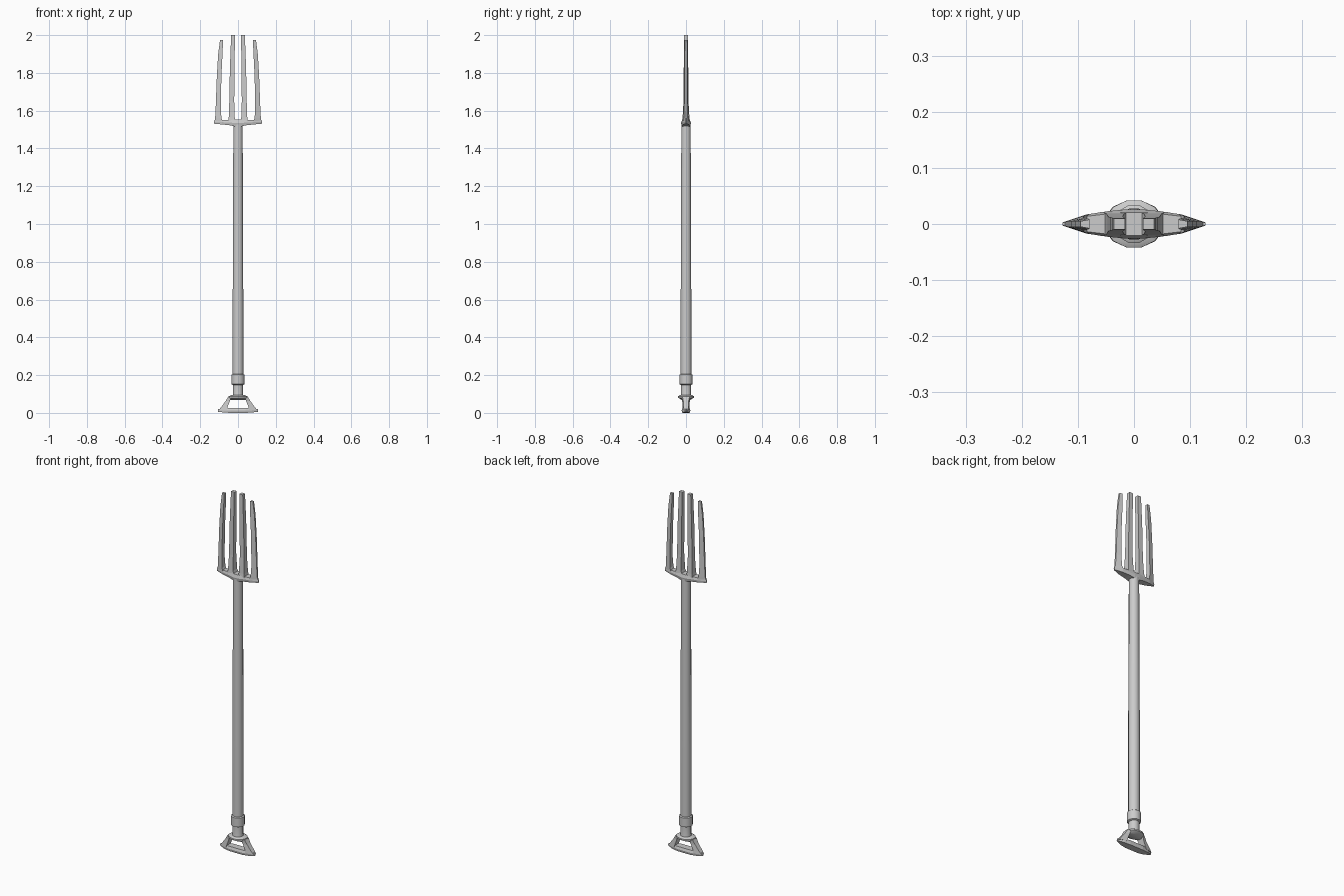
import bpy, bmesh, math

if "Cube" in bpy.data.objects:
    bpy.data.objects.remove(bpy.data.objects["Cube"])


def loft(name, rings, smooth=False):
    """Skin a list of equal-length closed rings and cap both ends."""
    bm = bmesh.new()
    loops = [[bm.verts.new(p) for p in ring] for ring in rings]
    n = len(loops[0])
    for a, b in zip(loops, loops[1:]):
        for i in range(n):
            j = (i + 1) % n
            bm.faces.new((a[i], a[j], b[j], b[i]))
    bm.faces.new(loops[0][::-1])
    bm.faces.new(loops[-1])
    bmesh.ops.recalc_face_normals(bm, faces=bm.faces)
    me = bpy.data.meshes.new(name)
    bm.to_mesh(me)
    bm.free()
    ob = bpy.data.objects.new(name, me)
    bpy.context.collection.objects.link(ob)
    if smooth:
        bpy.ops.object.select_all(action='DESELECT')
        ob.select_set(True)
        bpy.context.view_layer.objects.active = ob
        bpy.ops.object.shade_smooth_by_angle(angle=math.radians(35))
    return ob


def circle(rx, ry, z, n=12):
    return [(rx * math.cos(math.tau * (i + .5) / n),
             ry * math.sin(math.tau * (i + .5) / n), z) for i in range(n)]


def tine_ring(s, xo, xi, ho, hi, z):
    # xo/xi: outer and inner x, ho/hi: half depths there
    return [(s * xo, -ho, z), (s * xi, -hi, z), (s * xi, hi, z), (s * xo, ho, z)]


def cross_ring(x, h, z0, z1):
    # hexagonal section across the x axis
    zm = (z0 + z1) / 2
    return [(x, -h * .85, z0), (x, -h, zm), (x, -h * .8, z1),
            (x, h * .8, z1), (x, h, zm), (x, h * .85, z0)]


# Shaft, with the collar and neck stepping down to the grip
loft("shaft", [circle(r, r, z) for r, z in
               [(.029, .19), (.029, .6), (.027, 1.1), (.0255, 1.53)]], True)
loft("collar", [circle(r, r, z) for r, z in
                [(.028, .148), (.035, .152), (.035, .202), (.029, .206)]], True)
loft("neck", [circle(r, r, z) for r, z in [(.03, .085), (.027, .1), (.027, .155)]], True)

# Grip: flared flange, two splayed arms and the hand bar
loft("grip_flange", [circle(rx, ry, z) for rx, ry, z in
                     [(.045, .024, .069), (.054, .043, .080),
                      (.052, .043, .088), (.036, .034, .094)]], True)
for s, side in ((-1, "left"), (1, "right")):
    loft(f"grip_arm_{side}", [tine_ring(s, *r) for r in
                              [(.103, .060, .010, .021, .014), (.088, .055, .013, .019, .032),
                               (.066, .043, .014, .020, .062), (.053, .036, .018, .025, .084)]])
loft("grip_bar", [cross_ring(*r) for r in
                  [(-.106, .004, .006, .019), (-.075, .017, .002, .025), (-.04, .023, 0, .026),
                   (.04, .023, 0, .026), (.075, .017, .002, .025), (.106, .004, .006, .019)]])

# Fork head: pointed cross bar with a short socket
loft("fork_bar", [cross_ring(*r) for r in
                  [(-.127, .003, 1.531, 1.549), (-.085, .017, 1.527, 1.551),
                   (-.045, .023, 1.523, 1.552), (-.014, .026, 1.516, 1.552),
                   (.014, .026, 1.516, 1.552), (.045, .023, 1.523, 1.552),
                   (.085, .017, 1.527, 1.551), (.127, .003, 1.531, 1.549)]])

# Four tines, curving gently inward
for s, side in ((-1, "left"), (1, "right")):
    loft(f"outer_tine_{side}", [tine_ring(s, *r) for r in
                                [(.125, .080, .003, .017, 1.54), (.121, .088, .004, .015, 1.562),
                                 (.118, .091, .005, .012, 1.62), (.112, .088, .005, .011, 1.78),
                                 (.105, .082, .005, .010, 1.90), (.095, .079, .005, .008, 1.975)]])
    loft(f"inner_tine_{side}", [tine_ring(s, *r) for r in
                                [(.054, .010, .021, .021, 1.54), (.049, .018, .018, .018, 1.565),
                                 (.046, .020, .013, .013, 1.65), (.043, .019, .012, .012, 1.82),
                                 (.039, .017, .011, .011, 1.93), (.036, .016, .010, .010, 2.0)]])
